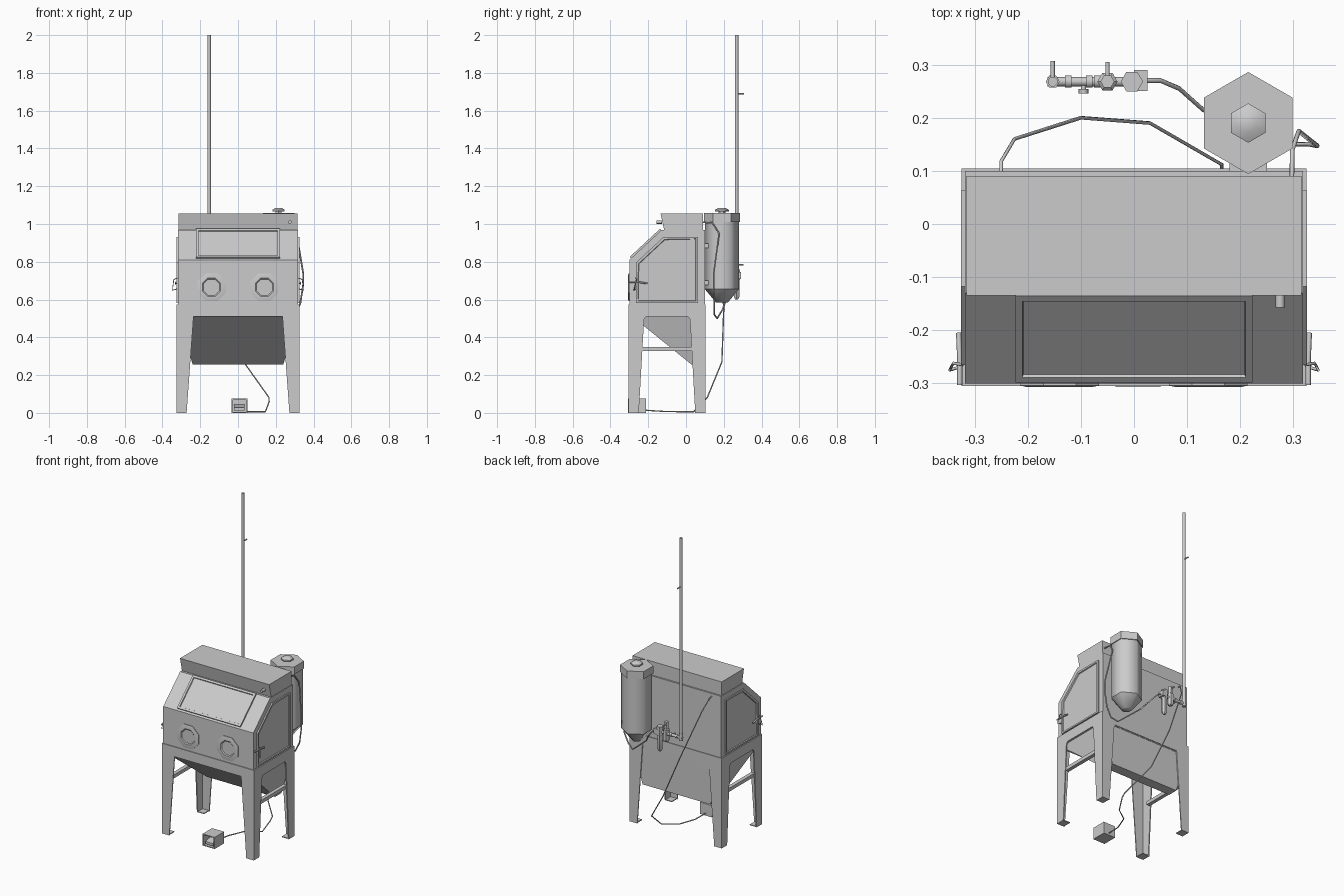
import bpy, bmesh, math
from mathutils import Matrix, Vector

if "Cube" in bpy.data.objects:
    bpy.data.objects.remove(bpy.data.objects["Cube"])


def finish(name, bm, smooth=None):
    bmesh.ops.recalc_face_normals(bm, faces=bm.faces)
    me = bpy.data.meshes.new(name)
    bm.to_mesh(me)
    bm.free()
    ob = bpy.data.objects.new(name, me)
    bpy.context.collection.objects.link(ob)
    if smooth:
        select(ob)
        bpy.ops.object.shade_smooth_by_angle(angle=math.radians(smooth))
    return ob


def select(ob):
    bpy.ops.object.select_all(action='DESELECT')
    bpy.context.view_layer.objects.active = ob
    ob.select_set(True)


def prism(name, pts, axis, a, b, inset=None, mat=None):
    """Extrude a profile along an axis from a to b; optionally recess the b face."""
    put = {'x': lambda p, t: (t, *p), 'y': lambda p, t: (p[0], t, p[1]),
           'z': lambda p, t: (*p, t)}[axis]
    bm = bmesh.new()
    lo, hi = ([bm.verts.new(put(p, t)) for p in pts] for t in (a, b))
    bm.faces.new(lo)
    cap = bm.faces.new(hi)
    for i in range(len(pts)):
        j = (i + 1) % len(pts)
        bm.faces.new((lo[i], lo[j], hi[j], hi[i]))
    if inset:
        bmesh.ops.recalc_face_normals(bm, faces=bm.faces)
        bmesh.ops.inset_region(bm, faces=[cap], thickness=inset[0], depth=0)
        bmesh.ops.inset_region(bm, faces=[cap], thickness=0.003, depth=-inset[1])
    if mat:
        bm.transform(mat)
    return finish(name, bm)


def box(name, x, y, z):
    return prism(name, [(x[0], y[0]), (x[1], y[0]), (x[1], y[1]), (x[0], y[1])], 'z', *z)


def lathe(name, prof, loc, n=6, turn=0.0, tilt=None, smooth=65):
    """Revolve (radius, height) points around z, optionally tilted."""
    bm = bmesh.new()
    rings = [[bm.verts.new((r * math.cos(turn + math.tau * i / n),
                            r * math.sin(turn + math.tau * i / n), h))
              for i in range(n)] for r, h in prof]
    for p, q in zip(rings, rings[1:]):
        for i in range(n):
            j = (i + 1) % n
            bm.faces.new((p[i], p[j], q[j], q[i]))
    bm.faces.new(rings[0])
    bm.faces.new(rings[-1])
    bm.transform(Matrix.Translation(loc) @ (tilt or Matrix()))
    return finish(name, bm, smooth)


def tube(name, pts, r):
    cu = bpy.data.curves.new(name, 'CURVE')
    cu.dimensions = '3D'
    cu.bevel_depth, cu.bevel_resolution, cu.use_fill_caps = r, 1, True
    sp = cu.splines.new('POLY')
    sp.points.add(len(pts) - 1)
    for p, co in zip(sp.points, pts):
        p.co = (*co, 1)
    ob = bpy.data.objects.new(name, cu)
    bpy.context.collection.objects.link(ob)
    select(ob)
    bpy.ops.object.convert(target='MESH')
    return ob


BACK = Matrix.Rotation(-math.pi / 2, 4, 'X')    # local z -> +y
FRONT = Matrix.Rotation(math.pi / 2, 4, 'X')    # local z -> -y
SIDE = Matrix.Rotation(math.pi / 2, 4, 'Y')     # local z -> +x

# Cabinet body and light hood
prism('cabinet_body', [(-.3, .51), (-.3, .81), (-.13, .968), (.1, .968), (.1, .51)], 'x', -.318, .318)
prism('light_hood', [(-.115, .965), (-.135, 1.055), (.09, 1.055), (.09, .965)], 'x', -.315, .315)
lathe('hood_switch', [(.009, 0), (.009, .03)], (.275, -.127, 1.01), 8, tilt=FRONT)

# Collection hopper: tapered funnel with a steep front
bm = bmesh.new()
rings = [[bm.verts.new(c) for c in ((-w, f, z), (w, f, z), (w, b, z), (-w, b, z))]
         for w, f, b, z in ((.315, -.297, .098, .52), (.24, .03, .095, .255))]
for i in range(4):
    j = (i + 1) % 4
    bm.faces.new((rings[0][i], rings[0][j], rings[1][j], rings[1][i]))
for r in rings:
    bm.faces.new(r)
finish('hopper', bm)

# Viewing window on the sloping face
slope = Matrix.Translation((0, -.3, .81)) @ Matrix.Rotation(math.atan2(.158, .17), 4, 'X')
prism('window_frame', [(-.223, .012), (.223, .012), (.223, .232), (-.223, .232)], 'z', -.002, .01,
      inset=(.018, .006), mat=slope)

# Skirt with four tapered legs: one cut-out sheet per side
def skirt(a, b):
    """Arch-shaped sheet from a to b."""
    return [(a, 0), (a + .055, 0), (a + .083, .495), (a + .093, .51), (b - .093, .51),
            (b - .083, .495), (b - .055, 0), (b, 0), (b, .575), (a, .575)]

front = [(-.325, 0), (-.272, 0), (-.235, .515), (.235, .515), (.272, 0), (.325, 0), (.325, .575), (-.325, .575)]
prism('front_leg_sheet', front, 'y', -.305, -.299)
prism('rear_leg_sheet', front, 'y', .098, .104)
for s, side in ((-1, 'left'), (1, 'right')):
    prism(side + '_leg_sheet', skirt(-.305, .104), 'x', s * .318, s * .325)
    box(side + '_leg_brace', sorted((s * .295, s * .319)), (-.238, .036), (.328, .35))
    for y0, y1, end in ((-.305, -.25, 'front'), (.05, .104, 'rear')):
        box(f'{end}_{side}_foot', sorted((s * .275, s * .325)), (y0, y1), (0, .005))
    # Side door with raised rim, hinge latch and handle
    prism(side + '_door', [(-.265, .582), (-.265, .795), (-.118, .932), (.063, .932), (.063, .582)],
          'x', s * .316, s * .326, inset=(.014, .006))
    tube(side + '_latch_handle', [(s * .322, -.265, .715), (s * .34, -.262, .705),
                                  (s * .347, -.275, .65), (s * .324, -.268, .655)], .003)
    tube(side + '_latch_rod', [(s * .328, -.303, .692), (s * .328, -.25, .692), (s * .33, -.205, .685)], .005)
    # Glove port: octagonal ring with recessed centre
    lathe(side + '_glove_port', [(.08, 0), (.08, .005), (.066, .008), (.052, .008), (.046, .003)],
          (s * .14, -.299, .665), 8, math.pi / 8, FRONT, 25)

# Cyclone separator: six-sided drum, lid, cone and cap
C = (.215, .19, 0)
T = math.pi / 2
lathe('cyclone_drum', [(.09, .655), (.09, 1.015)], C, 6, T)
lathe('cyclone_lid', [(.096, 1.01), (.096, 1.058)], C, 6, T, smooth=25)
lathe('cyclone_cone', [(.09, .655), (.032, .585)], C, 6, T)
lathe('cyclone_cap', [(.018, 1.055), (.018, 1.066), (.037, 1.066), (.037, 1.075), (.018, 1.086)], C, 6, T, smooth=50)
for z in (.69, .885):
    box('cyclone_bracket', (.18, .25), (.098, .14), (z - .012, z + .012))

# Tall air supply pipe with elbow and clip pegs
px, py, pz = -.153, .268, .725
lathe('supply_pipe', [(.0095, pz - .01), (.0095, 2)], (px, py, 0), 8, math.pi / 8)
lathe('pipe_elbow', [(.013, -.018), (.013, .03)], (px, py, pz), 6)
lathe('cross_pipe', [(.009, -.01), (.009, .15)], (px, py, pz), 8, tilt=SIDE)
for x in (-.13, -.09, -.075):
    lathe('pipe_fitting', [(.013, 0), (.013, .012)], (x, py, pz), 6, tilt=SIDE)
lathe('drain_valve', [(.005, 0), (.005, .014), (.009, .014), (.009, .022)], (-.095, py, pz), 6, tilt=FRONT)
tube('upper_peg', [(px, py, 1.69), (px, .307, 1.69)], .004)
tube('lower_peg', [(-.05, py, .785), (-.05, .305, .785)], .004)

# Air regulator and water filter
lathe('regulator', [(.012, .675), (.019, .685), (.019, .75), (.013, .755), (.013, .8)], (-.05, py, 0), 6, smooth=30)
lathe('filter_bowl', [(.008, .6), (.017, .615), (.017, .7), (.021, .705), (.021, .76)], (-.004, py, 0), 6, smooth=30)
box('filter_block', (.0, .025), (.25, .29), (.71, .745))

# Air hose: regulator, under the cyclone and up to the cabinet
tube('air_hose', [(.02, .27, .725), (.05, .27, .71), (.085, .255, .67), (.13, .215, .61), (.2, .195, .55),
                  (.26, .165, .5), (.30, .15, .52), (.33, .15, .58), (.345, .147, .68), (.345, .147, .74),
                  (.31, .175, .95), (.298, .14, 1.005), (.297, .085, 1.01)], .0045)

# Pedal hose: cabinet top corner down to the floor pedal
tube('pedal_hose', [(-.25, .09, .95), (-.25, .118, .945), (-.225, .16, .87), (-.1, .2, .56), (.03, .19, .27),
                    (.165, .112, .08), (.165, .09, .06), (.145, .04, .006), (.06, -.02, .006),
                    (.02, -.12, .008), (.01, -.215, .014)], .0035)

# Foot pedal: open-fronted guard with treadle
ax, bx, ay, by, h = -.035, .05, -.307, -.212, .075
for nm, x, y, z in (('base', (ax, bx), (ay, by), (0, .006)), ('roof', (ax, bx), (ay, by), (h - .006, h)),
                    ('left_wall', (ax, ax + .008), (ay, by), (0, h)),
                    ('right_wall', (bx - .008, bx), (ay, by), (0, h)), ('back', (ax, bx), (by - .006, by), (0, h))):
    box('pedal_' + nm, x, y, z)
prism('pedal_treadle', [(-.3, .012), (-.3, .028), (-.22, .045), (-.22, .03)], 'x', -.02, .035)
